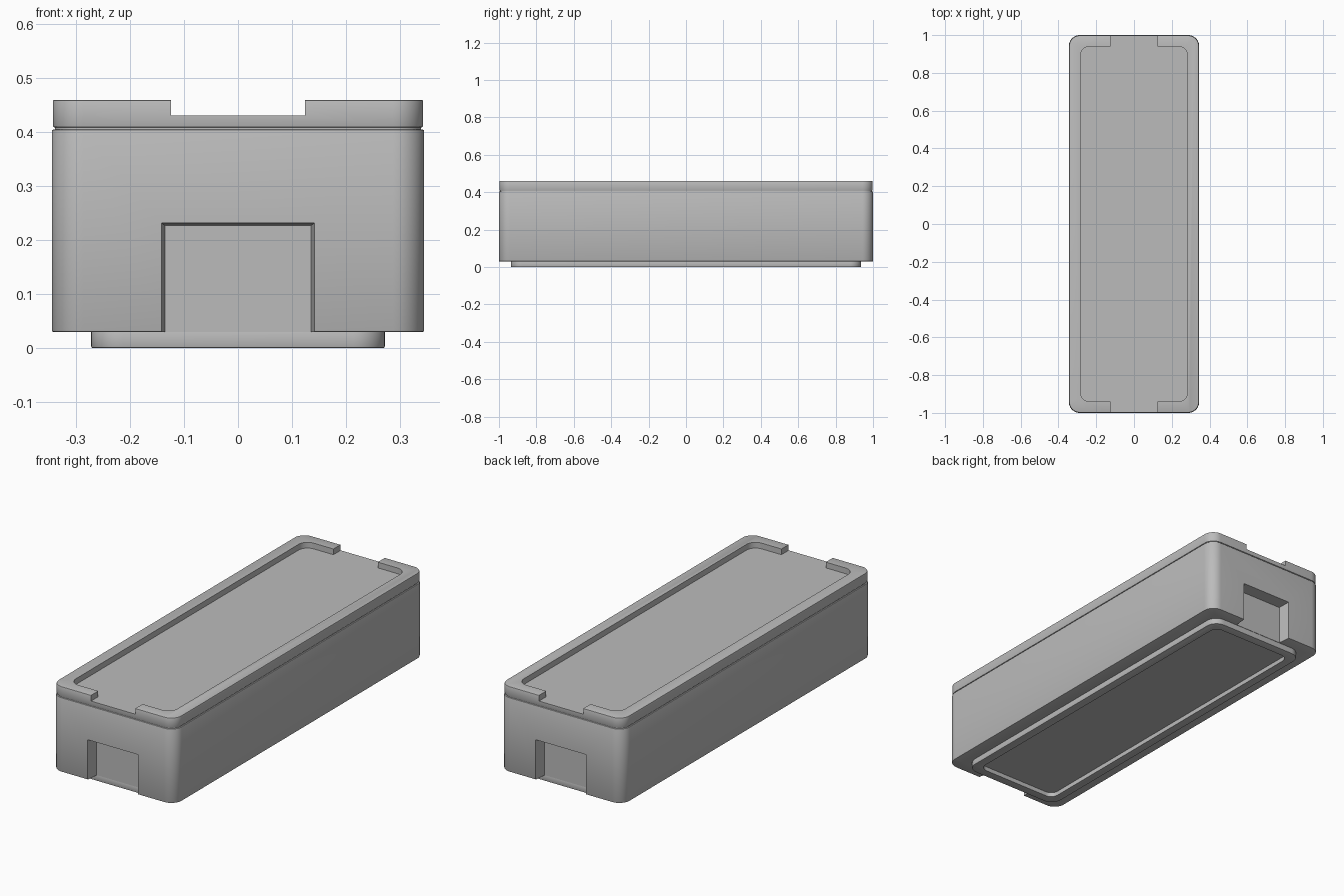
import bpy, bmesh, math

cube = bpy.data.objects.get("Cube")
if cube:
    bpy.data.objects.remove(cube, do_unlink=True)

grey = bpy.data.materials.new("plain grey")
grey.use_nodes = True
colour = (0.5, 0.5, 0.5, 1)
grey.diffuse_color = colour
grey.node_tree.nodes["Principled BSDF"].inputs["Base Color"].default_value = colour


def slab(name, hx, hy, z0, z1, radius=0.0, edge=0.0):
    """Rounded-rectangle prism with optionally softened top and bottom edges."""
    bm = bmesh.new()
    outline = []
    steps = 10 if radius else 0
    for quarter, (sx, sy) in enumerate([(1, 1), (-1, 1), (-1, -1), (1, -1)]):
        for i in range(steps + 1):
            a = (quarter + i / max(steps, 1)) * math.pi / 2
            outline.append(bm.verts.new((sx * (hx - radius) + radius * math.cos(a),
                                         sy * (hy - radius) + radius * math.sin(a), z0)))
    base = bm.faces.new(outline)
    top = bmesh.ops.extrude_face_region(bm, geom=[base])
    for v in top["geom"]:
        if isinstance(v, bmesh.types.BMVert):
            v.co.z = z1
    bmesh.ops.recalc_face_normals(bm, faces=bm.faces)
    if edge:
        rims = [e for e in bm.edges if abs(e.verts[0].co.z - e.verts[1].co.z) < 1e-6]
        bmesh.ops.bevel(bm, geom=rims, offset=edge, segments=2, profile=0.5, affect='EDGES')
    mesh = bpy.data.meshes.new(name)
    bm.to_mesh(mesh)
    bm.free()
    mesh.materials.append(grey)
    obj = bpy.data.objects.new(name, mesh)
    bpy.context.collection.objects.link(obj)
    return obj


def carve(obj, cutters):
    """Subtract the cutters, keep the result and remove the cutters."""
    for cutter in cutters:
        cutter.hide_render = True
        mod = obj.modifiers.new("cut", 'BOOLEAN')
        mod.object = cutter
        mod.operation = 'DIFFERENCE'
        mod.solver = 'EXACT'
    bpy.context.view_layer.update()
    result = obj.evaluated_get(bpy.context.evaluated_depsgraph_get())
    mesh = bpy.data.meshes.new_from_object(result)
    obj.modifiers.clear()
    obj.data = mesh
    for cutter in cutters:
        bpy.data.objects.remove(cutter, do_unlink=True)


def grip_cutter(side):
    """Tapered block that narrows towards the inside of the body."""
    cutter = slab("grip_cutter", 0.142, 0.04, -0.1, 0.232)
    for v in cutter.data.vertices:
        inner = v.co.y * side < 0
        v.co.y = side * (0.937 if inner else 1.005)
        if inner:
            v.co.x *= 0.95
            if v.co.z > 0:
                v.co.z = 0.227
    return cutter


# Body with a grip pocket at each end
body = slab("body", 0.345, 1.0, 0.03, 0.405, 0.058, 0.003)
carve(body, [grip_cutter(-1), grip_cutter(1)])

# Thin shadow gap between body and lid
seam = slab("lid_seam", 0.339, 0.994, 0.40, 0.415, 0.052)

# Lid with a sunken top and an opening in the rim at each end
lid = slab("lid", 0.343, 0.998, 0.409, 0.46, 0.056, 0.003)
carve(lid, [slab("tray_cutter", 0.284, 0.94, 0.431, 0.6, 0.05),
            slab("opening_cutter", 0.124, 1.1, 0.431, 0.6)])

# Stacking foot with a hollow underside
foot = slab("foot", 0.272, 0.935, 0.0, 0.034, 0.058, 0.003)
carve(foot, [slab("hollow_cutter", 0.228, 0.89, -0.1, 0.022, 0.04)])

for obj in (body, seam, lid, foot):
    bpy.ops.object.select_all(action='DESELECT')
    obj.select_set(True)
    bpy.context.view_layer.objects.active = obj
    bpy.ops.object.shade_smooth_by_angle(angle=math.radians(30))
